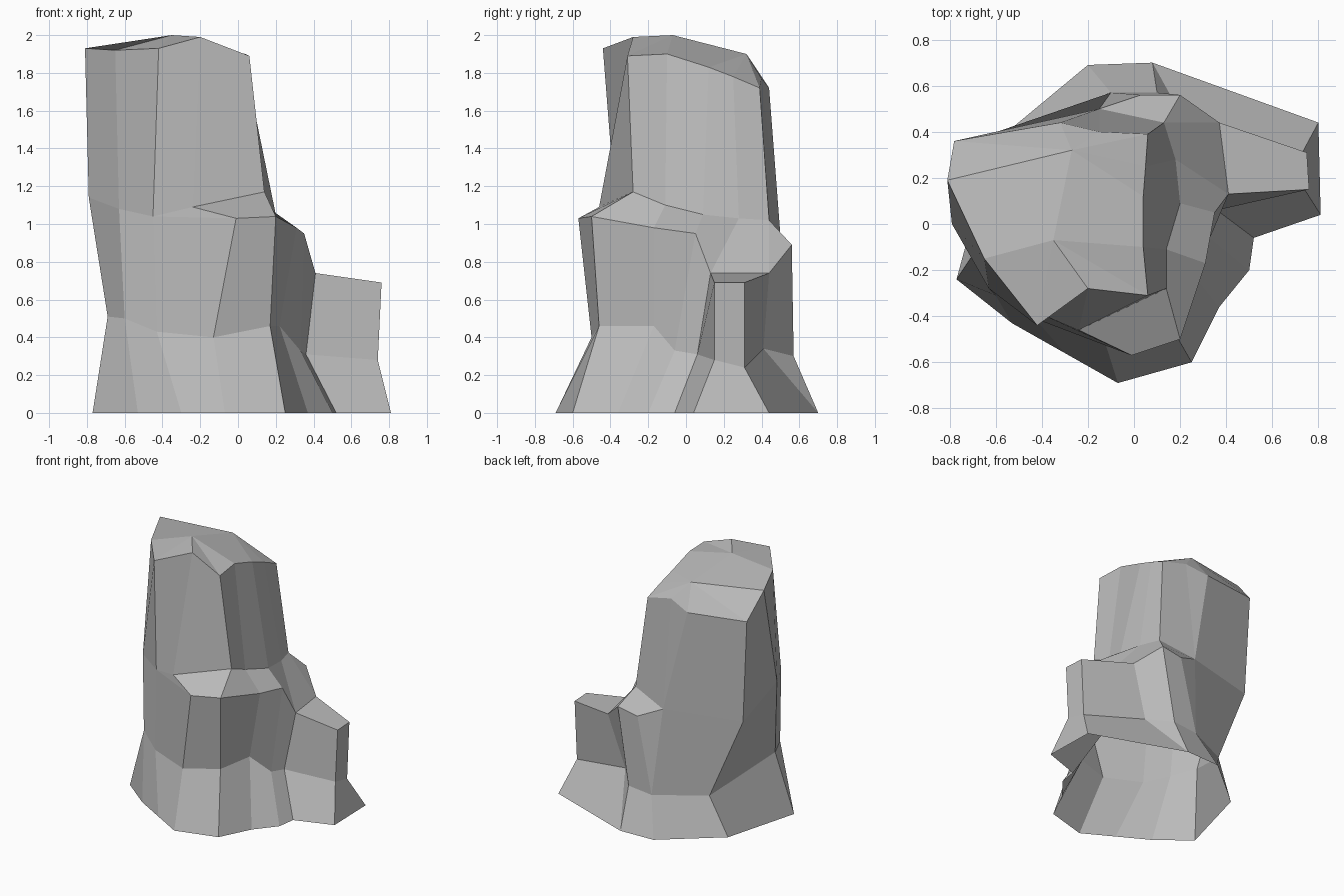
import bpy
import bmesh

default_cube = bpy.data.objects.get("Cube")
if default_cube:
    bpy.data.objects.remove(default_cube, do_unlink=True)

# Flat stone colour
stone = bpy.data.materials.new("stone_grey")
stone.use_nodes = True
colour = (.5, .5, .5, 1)
stone.diffuse_color = colour
stone.node_tree.nodes["Principled BSDF"].inputs["Base Color"].default_value = colour


def with_changes(section, changes):
    """Copy a cross-section, moving only the listed corners."""
    return [changes.get(index, corner) for index, corner in enumerate(section)]


def loft(mesh, sections):
    """Skin neighbouring closed cross-sections with quads."""
    rings = [[mesh.verts.new(corner) for corner in section] for section in sections]
    for lower, upper in zip(rings, rings[1:]):
        count = len(lower)
        for here in range(count):
            after = (here + 1) % count
            mesh.faces.new((lower[here], lower[after], upper[after], upper[here]))


# Flared foot on the ground, counter-clockwise from the front left corner
foot_outline = [
    (-.53, -.43), (-.3, -.56), (-.07, -.69), (.25, -.6), (.37, -.36),
    (.5, -.2), (.52, -.06), (.81, .04), (.8, .44), (.08, .7),
    (.08, .7), (-.2, .69), (-.2, .69), (-.61, .35), (-.77, -.24),
]
foot = [(x, y, 0) for x, y in foot_outline]

# Narrow waist above the foot
waist = [
    (-.6, -.31, .5), (-.43, -.41, .43), (-.13, -.5, .4),
    (.17, -.46, .46), (.22, -.17, .46), (.33, -.06, .33),
    (.36, .06, .31), (.74, .15, .28), (.73, .31, .24),
    (.24, .41, .34), (.1, .57, .3), (-.1, .57, .28),
    (-.1, .57, .28), (-.47, .38, .3), (-.69, -.12, .51),
]

# Outer rim of the shoulder, with the low side ledge
shoulder = [
    (-.63, -.28, 1.08), (-.45, -.37, 1.04), (-.01, -.57, 1.03),
    (.2, -.5, 1.04), (.31, -.17, .98), (.35, .05, .95),
    (.41, .13, .74), (.76, .15, .69), (.75, .31, .69),
    (.37, .44, .74), (.2, .56, .89), (.03, .56, .86),
    (-.15, .5, .94), (-.74, .35, .94), (-.79, 0, 1.14),
]

# The ledge top runs back to the body
ledge_back = with_changes(shoulder, {7: shoulder[6], 8: shoulder[9]})

# Foot of the tower, set in from the shoulder
side, corner = (.18, .28, 1.03), (.13, .44, 1.02)
tower_foot = with_changes(shoulder, {
    2: (-.24, -.46, 1.09), 3: (.14, -.28, 1.17), 4: (.14, -.11, 1.1),
    5: (.2, .09, 1.05), 6: side, 7: side,
    8: corner, 9: corner, 10: corner, 11: shoulder[12],
})

# Upper rim of the tower
side, corner = (.05, .25, 1.78), (.06, .39, 1.72)
tower_rim = [
    (-.65, -.15, 1.92), (-.42, -.44, 1.93), (-.2, -.28, 1.99),
    (.06, -.31, 1.89), (.04, -.1, 1.9), (.04, .12, 1.83),
    side, side, corner, corner, corner,
    (-.15, .4, 1.77), (-.32, .44, 1.72),
    (-.78, .36, 1.74), (-.81, .19, 1.93),
]

# Crown closes on a short sloping ridge
front_peak, back_peak = (-.35, -.07, 2), (-.27, .32, 1.9)
crown = [front_peak] * 5 + [back_peak] * 10

mesh = bmesh.new()
loft(mesh, [foot, waist, shoulder, ledge_back, tower_foot, tower_rim, crown])
bmesh.ops.remove_doubles(mesh, verts=mesh.verts, dist=.001)
bmesh.ops.dissolve_degenerate(mesh, edges=mesh.edges, dist=.001)
bmesh.ops.recalc_face_normals(mesh, faces=mesh.faces)

data = bpy.data.meshes.new("rock_pillar")
mesh.to_mesh(data)
mesh.free()
data.materials.append(stone)
rock = bpy.data.objects.new("rock_pillar", data)
bpy.context.collection.objects.link(rock)
